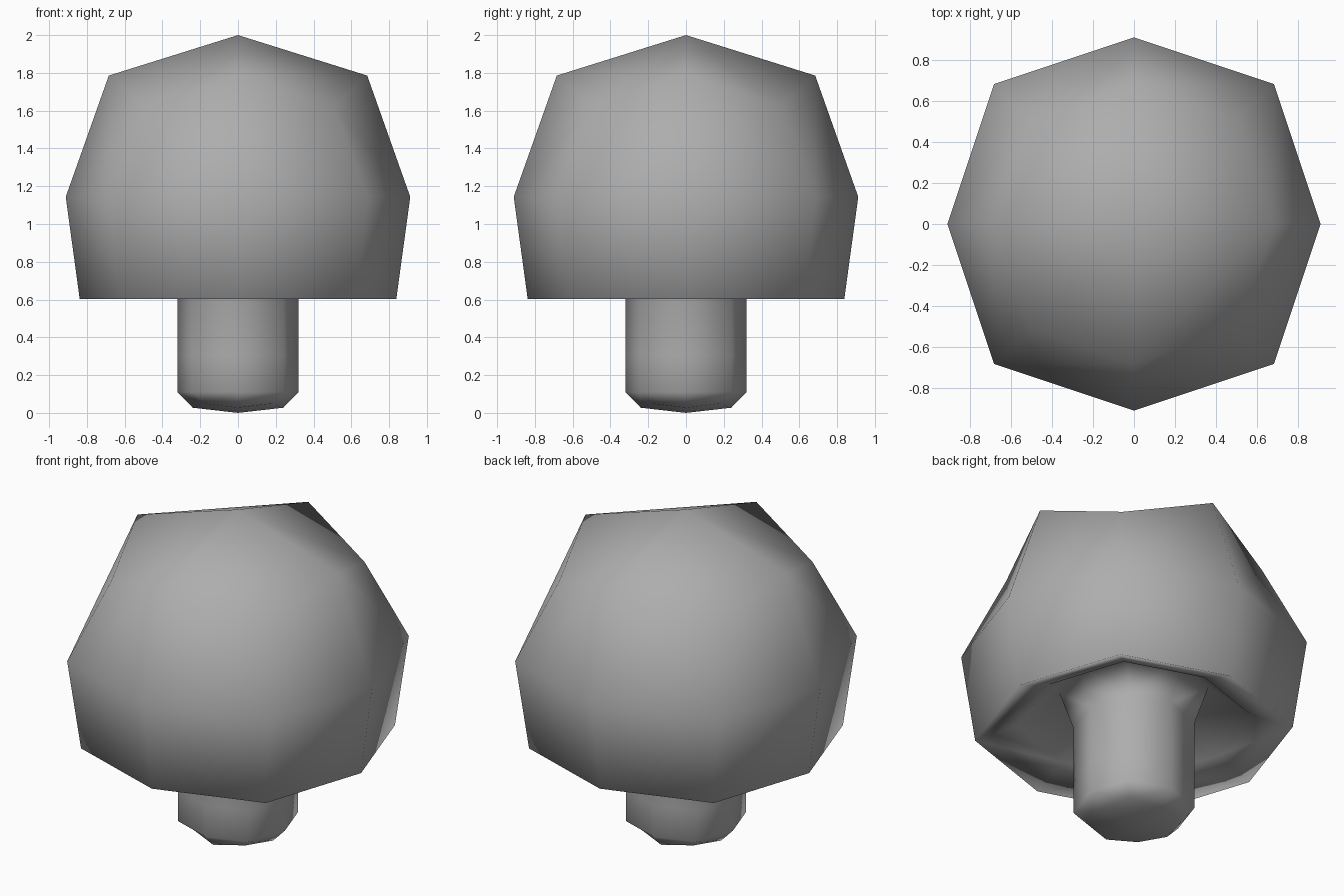
import bpy
import bmesh

old = bpy.data.objects.get("Cube")
if old:
    bpy.data.objects.remove(old, do_unlink=True)

GREY = (0.42, 0.42, 0.42, 1)
grey = bpy.data.materials.new("plain grey")
grey.use_nodes = True
grey.diffuse_color = GREY
grey.node_tree.nodes["Principled BSDF"].inputs["Base Color"].default_value = GREY

CAP, STEM = 0.912, 0.32
# Square control rings (half width, height): cap top, cap rim,
# stem root up inside the cap, stem collar, stem foot
RINGS = [(CAP, 2.0), (CAP, 0.287), (STEM, 1.095), (STEM, 0.22), (STEM, 0.0)]

bm = bmesh.new()
loops = [[bm.verts.new((sx * r, sy * r, z))
          for sx, sy in ((-1, -1), (1, -1), (1, 1), (-1, 1))]
         for r, z in RINGS]
for upper, lower in zip(loops, loops[1:]):
    for i in range(4):
        j = (i + 1) % 4
        quad = [upper[i], lower[i], lower[j], upper[j]]
        # Front and back quads start one corner on, which turns their diagonals
        if i % 2 == 0:
            quad = quad[1:] + quad[:1]
        bm.faces.new(quad)
bm.faces.new(loops[0])
bm.faces.new(loops[-1][::-1])
for face in bm.faces:
    face.smooth = True

mesh = bpy.data.meshes.new("mushroom")
bm.to_mesh(mesh)
bm.free()
mesh.materials.append(grey)
mushroom = bpy.data.objects.new("mushroom", mesh)
bpy.context.collection.objects.link(mushroom)

# One rounding step turns the square cage into a chunky cap and stem
sub = mushroom.modifiers.new("rounding", "SUBSURF")
sub.levels = sub.render_levels = 1
sub.use_limit_surface = False

# Large faces lead the smooth shading, so the rim and foot stay crisp
shading = mushroom.modifiers.new("shading", "WEIGHTED_NORMAL")
shading.mode = "FACE_AREA"
